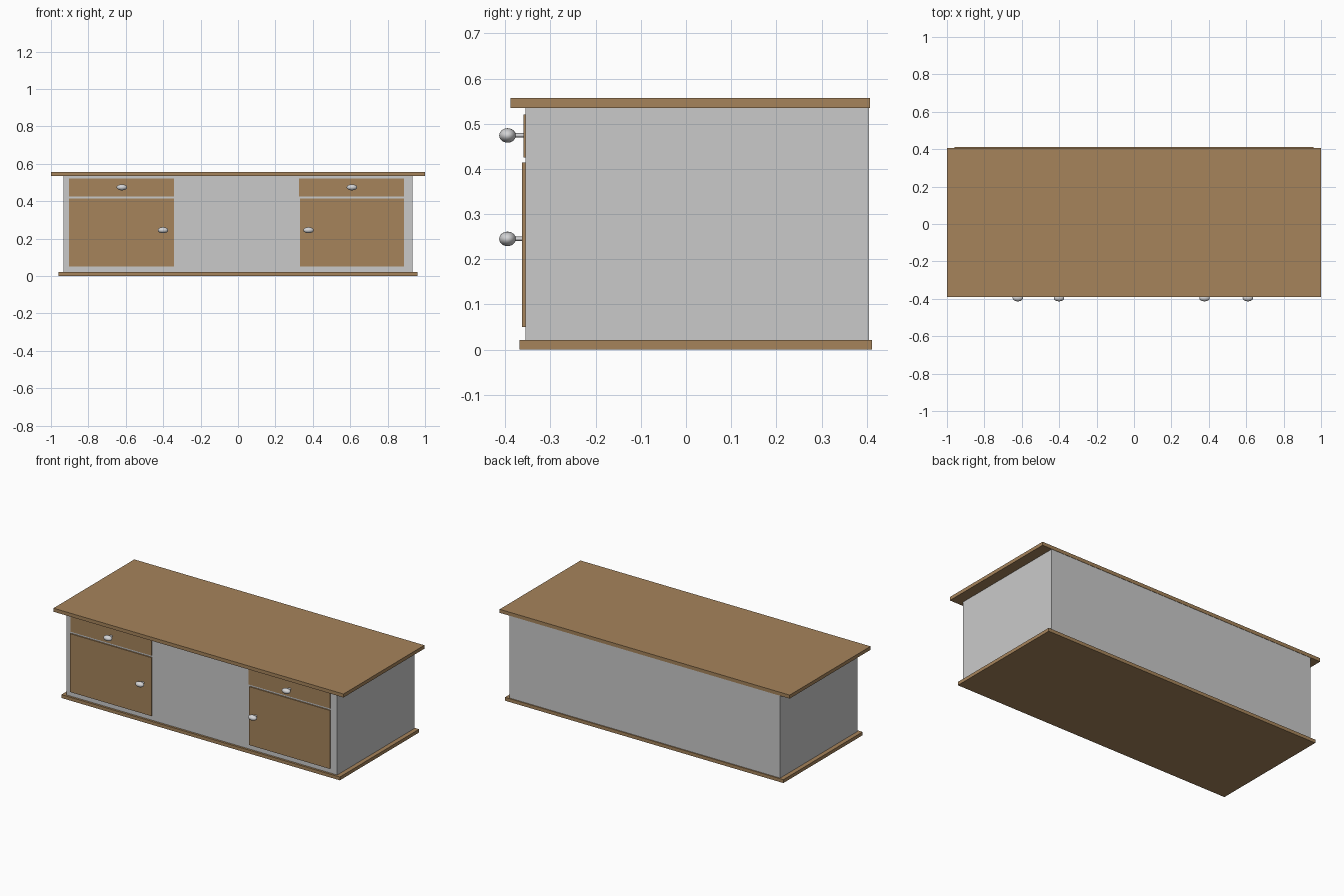
import bpy, math

if "Cube" in bpy.data.objects:
    bpy.data.objects.remove(bpy.data.objects["Cube"])


def material(name, rgb):
    m = bpy.data.materials.new(name)
    m.diffuse_color = (*rgb, 1)
    m.use_nodes = True
    m.node_tree.nodes["Principled BSDF"].inputs["Base Color"].default_value = m.diffuse_color
    return m


wood = material("brown_wood", (0.38, 0.23, 0.105))
paint = material("light_grey_paint", (0.59, 0.59, 0.59))
metal = material("knob_metal", (0.66, 0.66, 0.67))


def box(name, x, y, z, mat):
    """Box from (min, max) ranges on each axis."""
    bpy.ops.mesh.primitive_cube_add(size=1, location=[(a + b) / 2 for a, b in (x, y, z)])
    ob = bpy.context.object
    ob.name = name
    ob.scale = [b - a for a, b in (x, y, z)]
    bpy.ops.object.transform_apply(location=False, rotation=False, scale=True)
    ob.data.materials.append(mat)


def smooth(name):
    ob = bpy.context.object
    ob.name = name
    bpy.ops.object.transform_apply(location=False, rotation=True, scale=True)
    bpy.ops.object.shade_smooth_by_angle()
    ob.data.materials.append(metal)


def knob(name, x, z):
    """Flattened oval knob on a short stem."""
    bpy.ops.mesh.primitive_uv_sphere_add(segments=32, ring_count=16, location=(x, -0.395, z))
    bpy.context.object.scale = (0.028, 0.0185, 0.016)
    smooth(name)
    bpy.ops.mesh.primitive_cylinder_add(vertices=24, radius=1, depth=0.035,
                                        location=(x, -0.3715, z),
                                        rotation=(math.pi / 2, 0, 0))
    bpy.context.object.scale = (0.009, 0.005, 1)
    smooth(name + "_stem")


# carcass
box("base_board", (-0.96, 0.96), (-0.368, 0.412), (0, 0.021), wood)
box("cabinet_body", (-0.933, 0.933), (-0.355, 0.405), (0.021, 0.535), paint)
box("top_board", (-1, 1), (-0.389, 0.407), (0.535, 0.557), wood)

# drawer and door fronts with knobs on each side
for side, x0, x1, door_x0, drawer_knob, door_knob in (
        ("left", -0.904, -0.343, -0.904, -0.621, -0.401),
        ("right", 0.326, 0.887, 0.331, 0.609, 0.377)):
    box(side + "_drawer_front", (x0, x1), (-0.360, -0.350), (0.425, 0.520), wood)
    box(side + "_door", (door_x0, x1), (-0.363, -0.350), (0.050, 0.414), wood)
    knob(side + "_drawer_knob", drawer_knob, 0.474)
    knob(side + "_door_knob", door_knob, 0.245)
